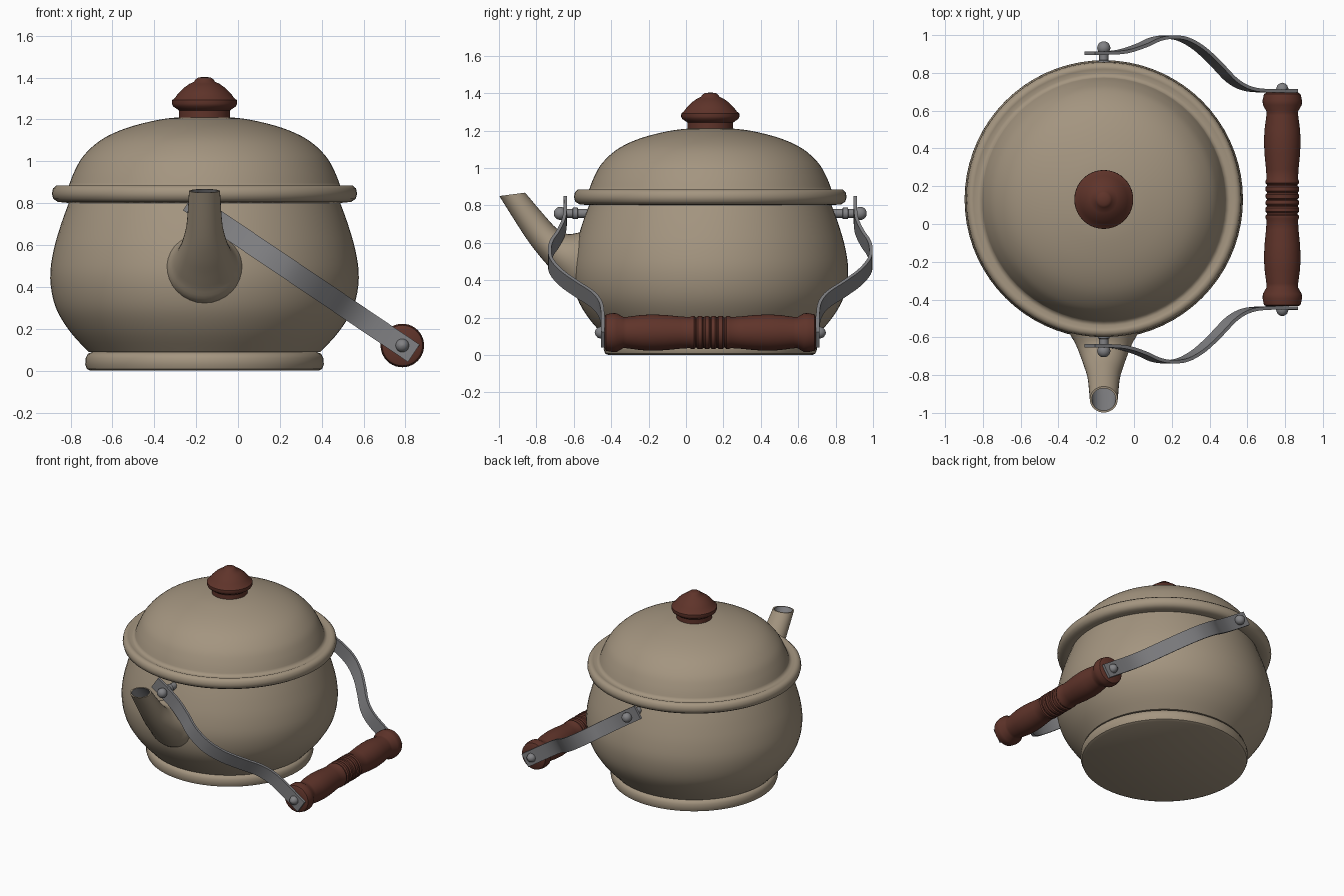
import bpy, bmesh, math
from mathutils import Vector, Matrix

if "Cube" in bpy.data.objects:
    bpy.data.objects.remove(bpy.data.objects["Cube"])

CX, CY = -0.16, 0.13          # kettle axis; parts mirror about y = CY
HX, HZ = 0.785, 0.12          # grip axis
PZ = 0.757                    # pivot height


def material(name, rgb):
    m = bpy.data.materials.new(name)
    m.diffuse_color = (*rgb, 1)
    m.use_nodes = True
    m.node_tree.nodes["Principled BSDF"].inputs["Base Color"].default_value = m.diffuse_color
    return m


ENAMEL = material("beige enamel", (0.37, 0.30, 0.215))
WOOD = material("red brown wood", (0.115, 0.034, 0.023))
STEEL = material("grey steel", (0.22, 0.22, 0.23))


def finish(name, bm, mats, angle=40):
    bmesh.ops.recalc_face_normals(bm, faces=bm.faces)
    me = bpy.data.meshes.new(name)
    bm.to_mesh(me)
    bm.free()
    ob = bpy.data.objects.new(name, me)
    bpy.context.collection.objects.link(ob)
    for m in mats:
        me.materials.append(m)
    bpy.ops.object.select_all(action='DESELECT')
    ob.select_set(True)
    bpy.context.view_layer.objects.active = ob
    bpy.ops.object.shade_smooth_by_angle(angle=math.radians(angle))
    return ob


def smooth_path(pts, n=4):
    """Catmull-Rom interpolation of tuples of any size."""
    pts = [Vector(p) for p in pts]
    out = []
    for i in range(len(pts) - 1):
        a, b, c, d = pts[max(i - 1, 0)], pts[i], pts[i + 1], pts[min(i + 2, len(pts) - 1)]
        for k in range(n):
            t = k / n
            out.append(0.5 * (2 * b + (c - a) * t + (2 * a - 5 * b + 4 * c - d) * t * t
                              + (3 * b - a - 3 * c + d) * t ** 3))
    return out + [pts[-1]]


def loft(bm, rings):
    """Skin closed rings of points and cap both ends."""
    vr = [[bm.verts.new(p) for p in r] for r in rings]
    n = len(vr[0])
    strips = []
    for a, b in zip(vr, vr[1:]):
        strips.append([bm.faces.new((a[i], a[(i + 1) % n], b[(i + 1) % n], b[i])) for i in range(n)])
    caps = [bm.faces.new(vr[0]), bm.faces.new(vr[-1])]
    return strips, caps


def lathe(name, profile, mat, origin, axis='Z', seg=64, angle=40):
    """Revolve (radius, height) pairs about the axis through origin."""
    bm = bmesh.new()
    loft(bm, [[(r * math.cos(2 * math.pi * i / seg), r * math.sin(2 * math.pi * i / seg), h)
               for i in range(seg)] for r, h in profile])
    turn = Matrix() if axis == 'Z' else Matrix.Rotation(math.radians(-90 if axis == 'Y' else 90), 4, 'X')
    bm.transform(Matrix.Translation(origin) @ turn)
    return finish(name, bm, [mat], angle)


# Pot: rounded foot ring, then the bellied wall
foot = [(0.545, 0), (0.562, 0.008), (0.57, 0.03), (0.568, 0.06), (0.558, 0.08), (0.54, 0.088)]
wall = smooth_path([(0.555, 0.09), (0.645, 0.19), (0.712, 0.305), (0.737, 0.44),
                    (0.722, 0.57), (0.685, 0.70), (0.645, 0.81)])
lathe("foot_ring", foot, ENAMEL, (CX, CY, 0))
lathe("pot_body", wall, ENAMEL, (CX, CY, 0), seg=72)

# Lid: rolled brim and dome
brim = [(0.62, 0.81), (0.66, 0.802), (0.70, 0.806), (0.722, 0.82), (0.729, 0.845),
        (0.724, 0.87), (0.708, 0.885), (0.69, 0.884), (0.668, 0.875)]
dome = smooth_path([(0.648, 0.885), (0.62, 0.955), (0.575, 1.03), (0.49, 1.105),
                    (0.37, 1.16), (0.22, 1.198), (0.10, 1.212), (0.01, 1.215)])
lathe("lid", brim + dome, ENAMEL, (CX, CY, 0), seg=72, angle=60)

# Lid knob
knob = [(0.122, 1.20), (0.122, 1.243), (0.132, 1.25), (0.15, 1.262), (0.156, 1.275),
        (0.155, 1.292), (0.142, 1.302), (0.125, 1.325), (0.10, 1.35), (0.072, 1.37),
        (0.05, 1.38), (0.042, 1.392), (0.03, 1.40), (0.008, 1.403)]
lathe("lid_knob", knob, WOOD, (CX, CY, 0), seg=40)

# Spout: rings spanned by a lower point, an upper point and a half width
spans = smooth_path([(-0.50, 0.30, -0.40, 0.68, 0.19), (-0.605, 0.33, -0.52, 0.67, 0.185),
                     (-0.66, 0.39, -0.585, 0.652, 0.155), (-0.715, 0.452, -0.638, 0.648, 0.132),
                     (-0.785, 0.532, -0.695, 0.68, 0.108), (-0.865, 0.64, -0.76, 0.75, 0.086),
                     (-0.998, 0.85, -0.86, 0.868, 0.074)])


def spout_ring(s, k=1.0, seg=32):
    lo, up = Vector((CX, s[0], s[1])), Vector((CX, s[2], s[3]))
    mid, half, side = (lo + up) / 2, (up - lo) / 2, Vector((s[4], 0, 0))
    return [mid + k * (half * math.cos(2 * math.pi * i / seg) + side * math.sin(2 * math.pi * i / seg))
            for i in range(seg)]


bm = bmesh.new()
inner = [spout_ring(s, 0.86) for s in spans[:-10:-1]]
strips, caps = loft(bm, [spout_ring(s) for s in spans] + inner)
for f in sum(strips[len(spans):], []) + [caps[1]]:     # bore
    f.material_index = 1
finish("spout", bm, [ENAMEL, STEEL], 45)

# Grip: turned wood, half profile mirrored about its middle
half = [(0.079, 0.0), (0.087, 0.006), (0.089, 0.025), (0.082, 0.033), (0.082, 0.038), (0.089, 0.045),
        (0.089, 0.065), (0.081, 0.073), (0.081, 0.079), (0.088, 0.086), (0.088, 0.10),
        (0.083, 0.11), (0.086, 0.16), (0.094, 0.24), (0.097, 0.31), (0.094, 0.37),
        (0.084, 0.445), (0.083, 0.465), (0.103, 0.50), (0.104, 0.525), (0.097, 0.558), (0.085, 0.565)]
grip = [(r, -h) for r, h in half[:0:-1]] + half
lathe("grip", grip, WOOD, (HX, CY, HZ), 'Y', seg=40)

# Straps: bent flat bars, tilted in the xz plane from pivot to grip
bend = smooth_path([(-0.235, 0.775), (-0.16, 0.775), (-0.06, 0.783), (0.04, 0.815), (0.11, 0.847),
                    (0.18, 0.859), (0.26, 0.849), (0.35, 0.797), (0.44, 0.712), (0.52, 0.63),
                    (0.60, 0.587), (0.70, 0.575), (0.84, 0.575)])
slope = (HZ - PZ) / (HX - CX)
across = Vector((-slope, 0, 1)).normalized() * 0.05
along = Vector((1, 0, slope))

dot = [(0.001, 0.035), (0.014, 0.031), (0.026, 0.021), (0.032, 0.005), (0.032, 0.0)][::-1]
pin = [(0.042, -0.21), (0.042, -0.095), (0.024, -0.09), (0.024, -0.005)]
collar = [(0.02, -0.07), (0.031, -0.066), (0.031, -0.04), (0.02, -0.036)]

for side, label in ((-1, "front"), (1, "back")):
    bm = bmesh.new()
    rings = []
    for i, p in enumerate(bend):
        d = bend[min(i + 1, len(bend) - 1)] - bend[max(i - 1, 0)]
        t = (along * d.x + Vector((0, side * d.y, 0))).normalized()
        n = t.cross(across).normalized() * 0.009
        c = Vector((p.x, CY + side * p.y, PZ + slope * (p.x - CX)))
        rings.append([c + across + n, c + across - n, c - across - n, c - across + n])
    loft(bm, rings)
    finish(label + "_strap", bm, [STEEL], 35)

    # Pivot pin with collar and ball head, and the rivet at the grip
    ax = 'Y' if side > 0 else '-Y'
    pivot = (CX, CY + side * 0.775, PZ)
    lathe(label + "_pivot_pin", [(0.024, -0.13), (0.024, 0.02)], STEEL, pivot, ax, 20)
    lathe(label + "_pivot_collar", collar, STEEL, pivot, ax, 20)
    ball = [(0.035 * math.sin(a * math.pi / 10), 0.027 - 0.035 * math.cos(a * math.pi / 10))
            for a in range(1, 10)]
    lathe(label + "_pivot_ball", ball, STEEL, pivot, ax, 20, 60)
    lathe(label + "_grip_rivet", dot, STEEL, (HX, CY + side * 0.583, HZ), ax, 20, 50)
